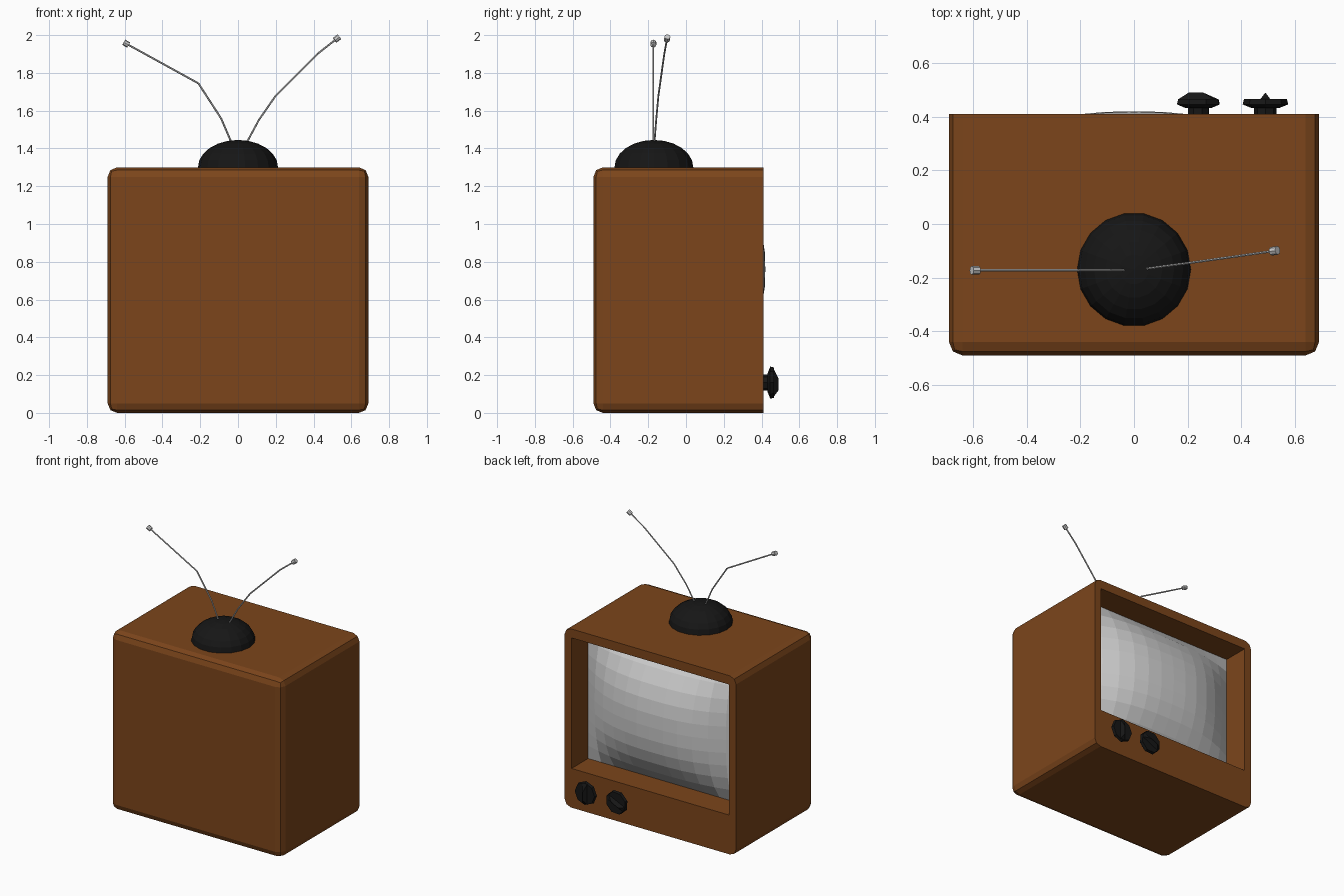
import bpy, bmesh
from math import pi, radians
from mathutils import Matrix, Vector

if "Cube" in bpy.data.objects:
    bpy.data.objects.remove(bpy.data.objects["Cube"])


def material(name, color):
    m = bpy.data.materials.new(name)
    m.diffuse_color = (*color, 1)
    m.use_nodes = True
    m.node_tree.nodes["Principled BSDF"].inputs["Base Color"].default_value = m.diffuse_color
    return m


BROWN = material("wood_brown", (0.2, 0.06, 0.011))
BLACK = material("black_plastic", (0.008, 0.008, 0.008))


def finish(bm, name, mat=None):
    bmesh.ops.recalc_face_normals(bm, faces=bm.faces)
    me = bpy.data.meshes.new(name)
    bm.to_mesh(me)
    bm.free()
    ob = bpy.data.objects.new(name, me)
    bpy.context.collection.objects.link(ob)
    if mat:
        me.materials.append(mat)
    return ob


def box(bm, lo, hi):
    lo, hi = Vector(lo), Vector(hi)
    m = Matrix.Translation((lo + hi) / 2) @ Matrix.Diagonal((*(hi - lo), 1))
    bmesh.ops.create_cube(bm, size=1, matrix=m)


def rod(bm, a, b, r1, r2, sides):
    a, b = Vector(a), Vector(b)
    d = b - a
    m = Matrix.Translation((a + b) / 2) @ d.to_track_quat('Z', 'Y').to_matrix().to_4x4()
    bmesh.ops.create_cone(bm, cap_ends=True, segments=sides, radius1=r1, radius2=r2,
                          depth=d.length, matrix=m)


# Cabinet: all edges rounded except those around the screen side
FRONT = 0.41
bm = bmesh.new()
box(bm, (-0.69, -0.49, 0), (0.69, FRONT, 1.3))
edges = [e for e in bm.edges if not all(v.co.y > 0 for v in e.verts)]
bmesh.ops.bevel(bm, geom=edges, offset=0.05, segments=2, profile=0.5, affect='EDGES')
cabinet = finish(bm, "cabinet", BROWN)

# Recess for the screen
X, Z0, Z1, EDGE = 0.634, 0.285, 1.235, 0.22
bm = bmesh.new()
box(bm, (-X, EDGE - 0.02, Z0), (X, FRONT + 0.2, Z1))
cutter = finish(bm, "recess_cutter", BROWN)
cutter.hide_render = True
cutter.display_type = 'WIRE'
cut = cabinet.modifiers.new("recess", 'BOOLEAN')
cut.operation = 'DIFFERENCE'
cut.solver = 'EXACT'
cut.object = cutter

# Bulging picture tube
bm = bmesh.new()
bmesh.ops.create_grid(bm, x_segments=12, y_segments=10, size=1)
for v in bm.verts:
    u, w = v.co.x, v.co.y
    bulge = (1 - abs(u) ** 2.6) * (1 - abs(w) ** 2.6)
    v.co = (u * X, EDGE + (0.42 - EDGE) * bulge, (Z0 + Z1) / 2 + w * (Z1 - Z0) / 2)
finish(bm, "screen")


# Control knobs: shaft, octagonal dial and wedge-shaped grip
def knob(name, x, angle):
    bm = bmesh.new()
    rod(bm, (0, 0, -0.01), (0, 0, 0.03), 0.042, 0.042, 8)
    rod(bm, (0, 0, 0.022), (0, 0, 0.036), 0.05, 0.085, 8)
    rod(bm, (0, 0, 0.036), (0, 0, 0.056), 0.085, 0.08, 8)
    base = [bm.verts.new((sx * 0.02, sy * 0.075, 0.054))
            for sx, sy in ((-1, -1), (1, -1), (1, 1), (-1, 1))]
    top = [bm.verts.new((0, y, 0.08)) for y in (-0.02, 0.04)]
    a, b, c, d = base
    for f in ((a, b, top[0]), (b, c, top[1], top[0]), (c, d, top[1]), (d, a, top[0], top[1]), base):
        bm.faces.new(f)
    m = (Matrix.Translation((x, FRONT, 0.16)) @ Matrix.Rotation(-pi / 2, 4, 'X')
         @ Matrix.Rotation(angle, 4, 'Z'))
    bmesh.ops.transform(bm, matrix=m, verts=bm.verts)
    finish(bm, name, BLACK)


knob("channel_knob", 0.24, radians(65))
knob("volume_knob", 0.49, 0)

# Antenna base dome
bm = bmesh.new()
m = (Matrix.Translation((0, -0.17, 1.3)) @ Matrix.Diagonal((0.212, 0.212, 0.145, 1))
     @ Matrix.Rotation(pi / 2, 4, 'Z'))
bmesh.ops.create_uvsphere(bm, u_segments=18, v_segments=12, radius=1, matrix=m)
bmesh.ops.bisect_plane(bm, geom=bm.verts[:] + bm.edges[:] + bm.faces[:], dist=1e-4,
                       plane_co=(0, 0, 1.299), plane_no=(0, 0, -1), clear_outer=True)
finish(bm, "antenna_base", BLACK)


# Bent antenna rods with small end caps
def antenna(name, points):
    bm = bmesh.new()
    pts = [Vector(p) for p in points]
    for a, b in zip(pts, pts[1:]):
        rod(bm, a, b, 0.005, 0.005, 6)
    d = (pts[-1] - pts[-2]).normalized() * 0.015
    rod(bm, pts[-1] - d, pts[-1] + d, 0.016, 0.016, 8)
    finish(bm, name)


antenna("left_antenna", [(-0.03, -0.173, 1.42), (-0.09, -0.173, 1.56),
                         (-0.21, -0.173, 1.745), (-0.592, -0.173, 1.955)])
antenna("right_antenna", [(0.04, -0.168, 1.42), (0.11, -0.158, 1.55), (0.2, -0.146, 1.68),
                          (0.42, -0.115, 1.9), (0.524, -0.1, 1.982)])
